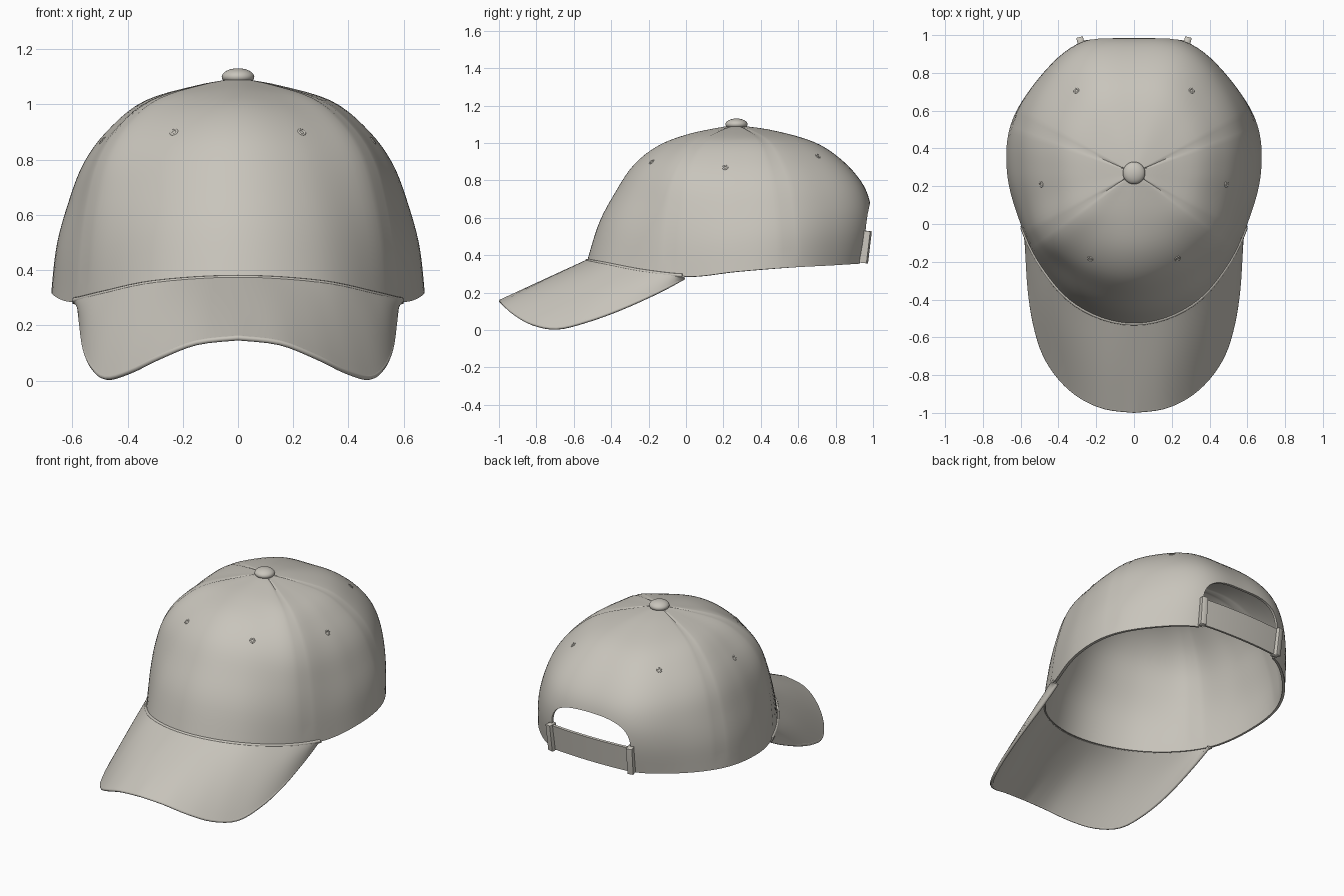
import bpy, bmesh, math
from mathutils import Vector

if "Cube" in bpy.data.objects:
    bpy.data.objects.remove(bpy.data.objects["Cube"])

cloth = bpy.data.materials.new("warm_grey_cloth")
cloth.diffuse_color = (0.58, 0.555, 0.50, 1)
cloth.use_nodes = True
cloth.node_tree.nodes["Principled BSDF"].inputs["Base Color"].default_value = cloth.diffuse_color

CY, TOP = 0.27, 1.095                      # crown axis and apex height
# Outline radius and rim height every 22.5 degrees, from front to back
OUTLINE = [.80, .768, .698, .657, .672, .707, .722, .748, .715]
RIM = [.365, .348, .308, .285, .312, .333, .345, .355, .355]
# (relative radius, height) from rim to apex
FRONT = [(1, .365), (.92, .57), (.815, .73), (.69, .88), (.525, .985), (.325, 1.047), (.10, 1.085), (0, TOP)]
SIDE = [(1, .30), (.97, .47), (.91, .62), (.825, .775), (.695, .90), (.50, 1.01), (.21, 1.07), (0, TOP)]
BACK = [(.95, .355), (1, .53), (1, .67), (.935, .79), (.785, .91), (.58, 1.005), (.27, 1.068), (0, TOP)]
# Extra fullness along the front side seams, from rim to apex
FULL = [(0, 0), (.025, 0), (.06, 0), (.085, 0), (.095, 0), (.08, 0), (.04, 0), (0, 0)]
# Outer brim edge, from front centre to the side
BRIM = [(0, -.99, .155), (.15, -.972, .138), (.28, -.915, .088), (.39, -.82, .035), (.475, -.69, .012),
        (.525, -.53, .05), (.553, -.35, .115), (.566, -.15, .205), (.574, -.01, .28)]


def spline(pts, t, mirror=False):
    """Smooth curve through evenly spaced points, t from 0 to 1."""
    pts = [Vector(p) if isinstance(p, tuple) else Vector((p, 0)) for p in pts]
    n = len(pts) - 1
    i = min(int(t * n), n - 1)
    f = t * n - i

    def g(k):
        if mirror:
            k = abs(k) if k <= n else 2 * n - k
        return pts[max(0, min(n, k))]
    a, b, c, d = g(i - 1), g(i), g(i + 1), g(i + 2)
    return 0.5 * (2 * b + (c - a) * f + (2 * a - 5 * b + 4 * c - d) * f * f + (3 * b - a - 3 * c + d) * f ** 3)


def crown_point(deg, t):
    """Point on the crown; deg from the front, t from rim to apex."""
    signed = (deg + 180) % 360 - 180
    a = abs(signed)
    r = spline(OUTLINE, a / 180, True)[0]
    rim = spline(RIM, a / 180, True)[0]
    c = math.cos(math.radians(a))
    end = FRONT if c > 0 else BACK
    p = spline(end, t) * c * c + spline(SIDE, t) * (1 - c * c)
    p += spline(FULL, t) * math.exp(-((a - 55) / 19) ** 2) * (1.1 if signed < 0 else .8)
    z0 = end[0][1] * c * c + SIDE[0][1] * (1 - c * c)
    z = rim + (p[1] - z0) / (TOP - z0) * (TOP - rim)
    d = math.radians(deg)
    return Vector((r * p[0] * math.sin(d), CY - r * p[0] * math.cos(d), z))


def finish(ob, angle=40):
    """Apply modifiers, colour and shade."""
    bpy.ops.object.select_all(action='DESELECT')
    bpy.context.view_layer.objects.active = ob
    ob.select_set(True)
    for m in list(ob.modifiers):
        bpy.ops.object.modifier_apply(modifier=m.name)
    ob.data.materials.clear()
    ob.data.materials.append(cloth)
    bpy.ops.object.shade_smooth_by_angle(angle=math.radians(angle))
    return ob


def make(name, verts, faces):
    me = bpy.data.meshes.new(name)
    me.from_pydata([tuple(v) for v in verts], [], faces)
    bm = bmesh.new()
    bm.from_mesh(me)
    bmesh.ops.recalc_face_normals(bm, faces=bm.faces)
    bm.to_mesh(me)
    bm.free()
    ob = bpy.data.objects.new(name, me)
    bpy.context.collection.objects.link(ob)
    return ob


def grid(name, rows):
    w = len(rows[0])
    faces = [(j * w + i, j * w + i + 1, (j + 1) * w + i + 1, (j + 1) * w + i)
             for j in range(len(rows) - 1) for i in range(w - 1)]
    return make(name, [p for r in rows for p in r], faces)


def thicken(ob, t, offset):
    m = ob.modifiers.new("thickness", 'SOLIDIFY')
    m.thickness, m.offset = t, offset


def tube(name, pts, radius):
    cu = bpy.data.curves.new(name, 'CURVE')
    cu.dimensions, cu.bevel_depth, cu.bevel_resolution, cu.use_fill_caps = '3D', radius, 2, True
    sp = cu.splines.new('POLY')
    sp.points.add(len(pts) - 1)
    for q, p in zip(sp.points, pts):
        q.co = (*p, 1)
    ob = bpy.data.objects.new(name, cu)
    bpy.context.collection.objects.link(ob)
    bpy.ops.object.select_all(action='DESELECT')
    bpy.context.view_layer.objects.active = ob
    ob.select_set(True)
    bpy.ops.object.convert(target='MESH')
    return finish(bpy.context.object, 60)


# Crown with sunken panel seams
SEG, RINGS = 120, 32
seams = (57, 114, 246, 303)
verts, faces = [], []
for j in range(RINGS):
    t = j / RINGS
    for i in range(SEG):
        deg = i * 360 / SEG
        p = crown_point(deg, t)
        if deg in seams and j > 1:
            p += (Vector((0, CY, .5)) - p).normalized() * .004
        verts.append(p)
verts.append(Vector((0, CY, TOP)))
for j in range(RINGS):
    for i in range(SEG):
        a, b = j * SEG + i, j * SEG + (i + 1) % SEG
        faces.append((a, b, b + SEG, a + SEG) if j < RINGS - 1 else (a, b, len(verts) - 1))
crown = make("crown", verts, faces)
thicken(crown, .016, -1)

# Arched rear opening
arch = [(-.28, .2)]
for k in range(25):
    a = math.pi * (1 - k / 24)
    c, s = math.cos(a), math.sin(a)
    arch.append((.28 * math.copysign(abs(c) ** .68, c), .50 + .185 * abs(s) ** .68))
arch.append((.28, .2))
n = len(arch)
cutter = make("opening_cutter", [(x, y, z) for y in (.6, 1.3) for x, z in arch],
              [tuple(range(n)), tuple(range(2 * n - 1, n - 1, -1))] +
              [(i, (i + 1) % n, (i + 1) % n + n, i + n) for i in range(n)])
cutter.hide_render = True
m = crown.modifiers.new("opening", 'BOOLEAN')
m.operation, m.solver, m.object = 'DIFFERENCE', 'EXACT', cutter
finish(crown)
bpy.data.objects.remove(cutter)

# Brim lofted from the crown rim to its outer edge
rows = []
for j in range(13):
    f = j / 12
    row = []
    for i in range(-32, 33):
        u = abs(i) / 32
        inner = crown_point(65 * u, 0)
        inner.z += .002
        outer = spline(BRIM, u)
        p = inner.lerp(outer, f)
        p.z += .015 * math.sin(math.pi * f) * math.sin(math.pi * u)
        p.x *= -1 if i < 0 else 1
        row.append(p)
    rows.append(row)
brim = grid("brim", rows)
thicken(brim, .018, 0)
finish(brim, 50)
tube("brim_edge", rows[-1], .010)

# Rolled seam where brim meets crown
tube("rim_piping", [crown_point(d, .008) for d in range(-64, 65, 4)], .010)

# Top button
bpy.ops.mesh.primitive_uv_sphere_add(segments=32, ring_count=16, radius=1, location=(0, CY, 1.10))
button = bpy.context.object
button.name = "top_button"
button.scale = (.059, .059, .031)
finish(button)

# Ventilation eyelets
for side in (-1, 1):
    for name, deg, z in (("front", 27, .90), ("middle", 83, .87), ("rear", 145, .93)):
        lo, hi = 0, 1
        for _ in range(30):
            t = (lo + hi) / 2
            lo, hi = (t, hi) if crown_point(deg * side, t).z < z else (lo, t)
        p = crown_point(deg * side, t)
        nrm = (crown_point(deg * side + 1, t) - p).cross(crown_point(deg * side, t + .01) - p).normalized()
        bpy.ops.mesh.primitive_torus_add(major_radius=.012, minor_radius=.005, major_segments=16,
                                         minor_segments=8, location=p - nrm * .002,
                                         rotation=nrm.to_track_quat('Z', 'Y').to_euler())
        eyelet = bpy.context.object
        eyelet.name = name + ("_eyelet_left" if side < 0 else "_eyelet_right")
        finish(eyelet, 60)

# Adjusting strap and its end loops
strap = grid("rear_strap", [[(.29 * i / 8, .970 - .016 * (i / 8) ** 2 + y, z) for i in range(-8, 9)]
                            for y, z in ((-.014, .365), (.008, .525))])
thicken(strap, .016, 0)
finish(strap)
for side in (-1, 1):
    bpy.ops.mesh.primitive_cube_add(size=1, location=(.28 * side, .955, .445),
                                    rotation=(math.radians(-7), 0, math.radians(-14 * side)))
    loop = bpy.context.object
    loop.name = "strap_loop_left" if side < 0 else "strap_loop_right"
    loop.scale = (.036, .05, .172)
    bevel = loop.modifiers.new("soft_edges", 'BEVEL')
    bevel.width, bevel.segments = .006, 2
    finish(loop)
